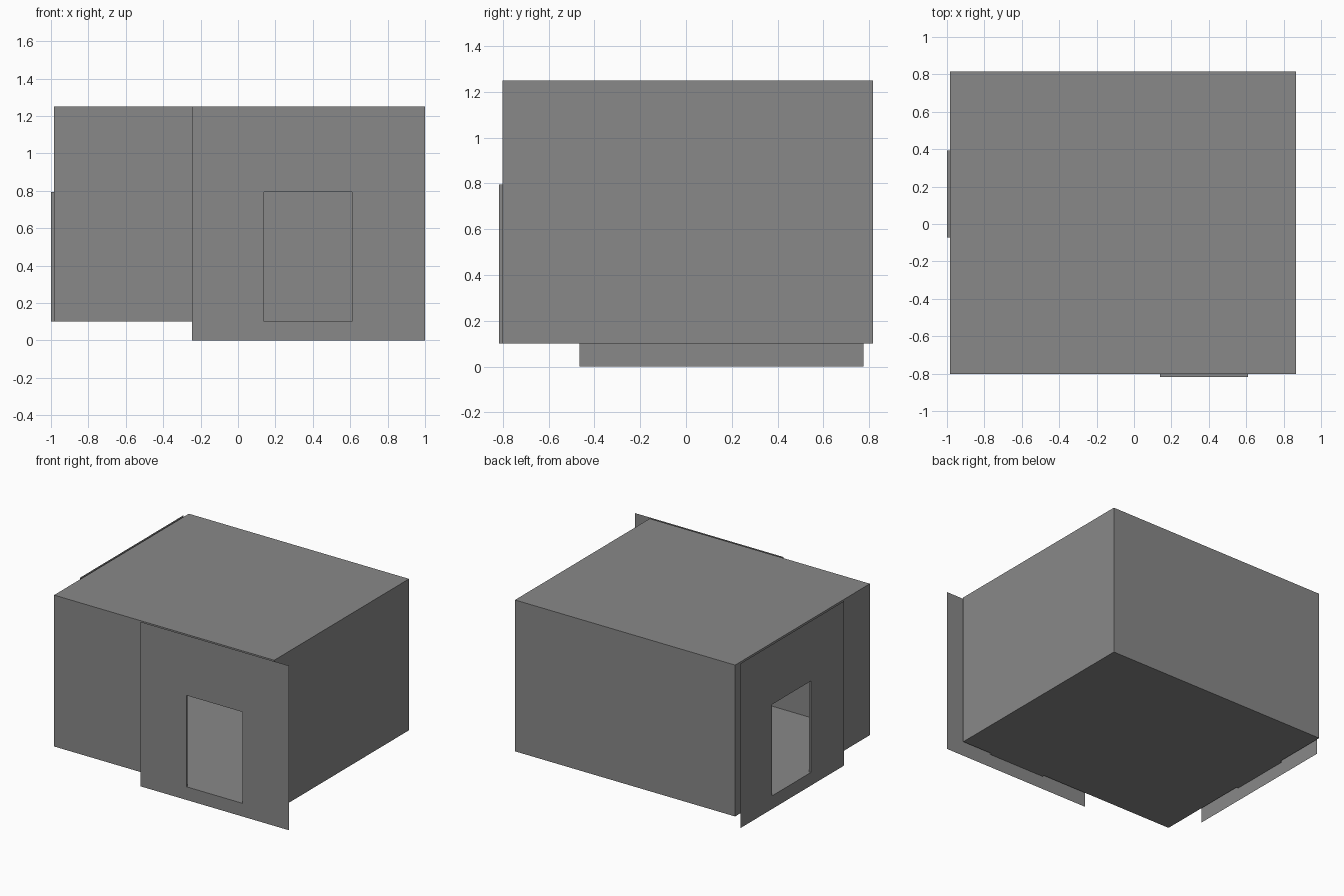
import bpy

cube = bpy.data.objects.get("Cube")
if cube:
    bpy.data.objects.remove(cube, do_unlink=True)

# One plain grey for everything
grey = bpy.data.materials.new("plain_grey")
grey.use_nodes = True
colour = (0.25, 0.25, 0.25, 1)
grey.diffuse_color = colour
grey.node_tree.nodes["Principled BSDF"].inputs["Base Color"].default_value = colour

# Room extents, panel planes
X0, X1 = -0.984, 0.866
Y0, Y1 = -0.802, 0.816
Z0, Z1 = 0.1, 1.25
FRONT_PLANE, SIDE_PLANE = -0.817, -1.0


def on_front(u, v, d):
    return (u, d, v)


def on_side(u, v, d):
    return (d, -u, v)


def rect(place, u0, u1, v0, v1, d):
    """Corner loop of a rectangle, anticlockwise seen from outside."""
    return [place(u, v, d) for u, v in ((u0, v0), (u1, v0), (u1, v1), (u0, v1))]


def bridge(a, b):
    """Four faces joining two corner loops."""
    return [[a[i], a[(i + 1) % 4], b[(i + 1) % 4], b[i]] for i in range(4)]


def build(name, polygons):
    verts, faces, index = [], [], {}
    for poly in polygons:
        face = []
        for p in poly:
            if p not in index:
                index[p] = len(verts)
                verts.append(p)
            face.append(index[p])
        faces.append(face)
    mesh = bpy.data.meshes.new(name)
    mesh.from_pydata(verts, [], faces)
    mesh.materials.append(grey)
    obj = bpy.data.objects.new(name, mesh)
    bpy.context.scene.collection.objects.link(obj)
    return obj


# Door openings, as width ranges seen from outside
front_door = (0.139, 0.61, Z0, 0.794)
side_door = (-0.393, 0.072, Z0, 0.794)

# Room shell: two walls with openings, two plain walls, floor and roof
front_wall = rect(on_front, X0, X1, Z0, Z1, Y0)
back_wall = rect(on_front, X0, X1, Z0, Z1, Y1)
side_wall = rect(on_side, -Y1, -Y0, Z0, Z1, X0)
front_hole = rect(on_front, *front_door, Y0)
side_hole = rect(on_side, *side_door, X0)
f, b = front_wall, back_wall
build("room_shell",
      bridge(front_wall, front_hole) + bridge(side_wall, side_hole) + [
          b[::-1],
          [f[1], b[1], b[2], f[2]],
          [f[3], f[2], b[2], b[3]],
          [f[0], b[0], b[1], f[1]]])


# Door panels: a flat sheet with an opening and a shallow jamb to the wall
def door_panel(name, place, door, span, plane, wall_hole):
    outer = rect(place, *span, 0.0, Z1, plane)
    opening = rect(place, *door, plane)
    build(name, bridge(outer, opening) + bridge(opening, wall_hole))


door_panel("front_door_panel", on_front, front_door, (-0.246, 1.0), FRONT_PLANE, front_hole)
door_panel("side_door_panel", on_side, side_door, (-0.775, 0.466), SIDE_PLANE, side_hole)
